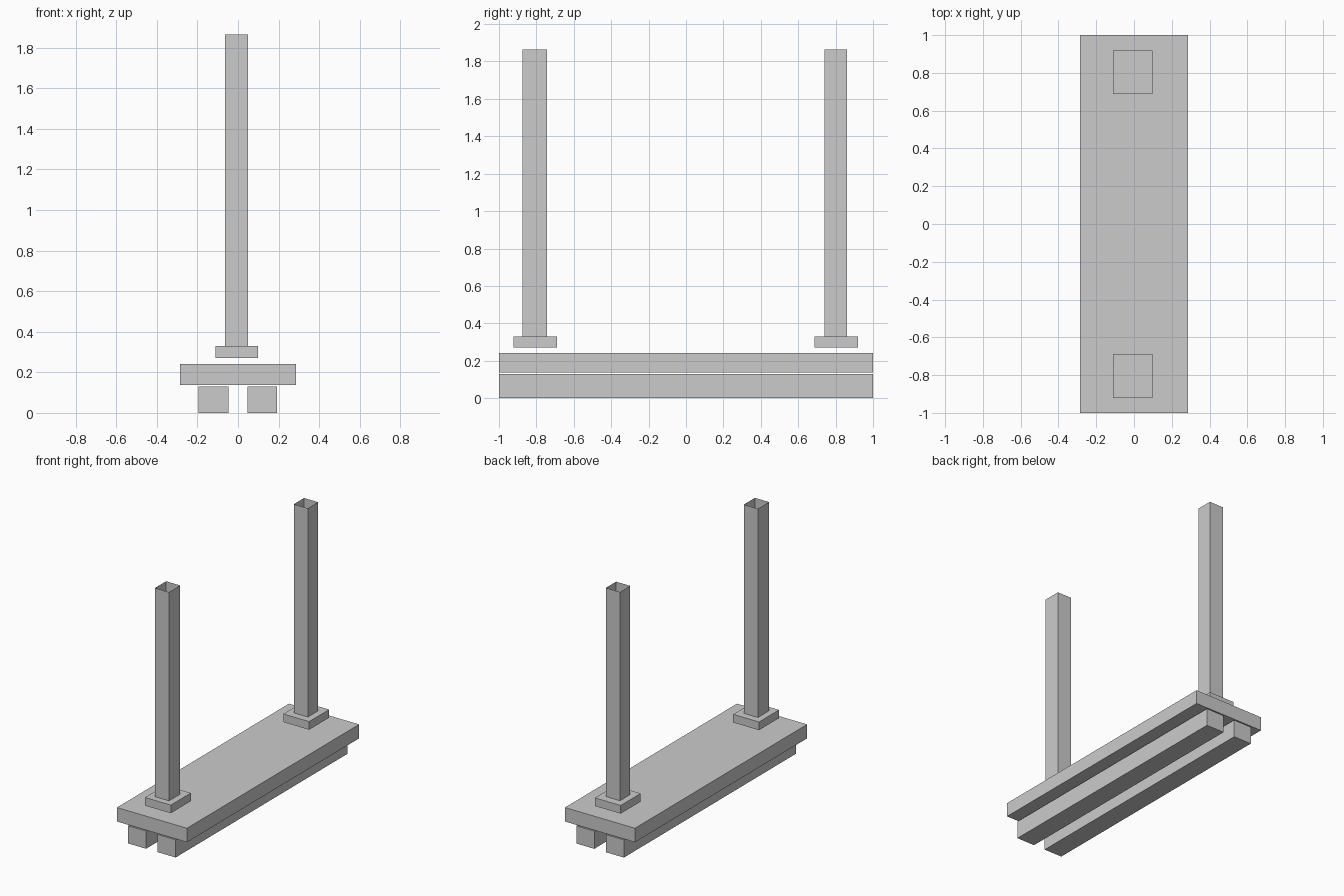
import bpy, bmesh

if "Cube" in bpy.data.objects:
    bpy.data.objects.remove(bpy.data.objects["Cube"])


def box(name, x, y, z, open_ends=False):
    """Box between (min, max) ranges; open_ends drops top and bottom faces."""
    bm = bmesh.new()
    bmesh.ops.create_cube(bm, size=1)
    for v in bm.verts:
        v.co = [r[0] if c < 0 else r[1] for c, r in zip(v.co, (x, y, z))]
    if open_ends:
        caps = [f for f in bm.faces if abs(f.normal.z) > 0.9]
        bmesh.ops.delete(bm, geom=caps, context='FACES_ONLY')
    mesh = bpy.data.meshes.new(name)
    bm.to_mesh(mesh)
    bm.free()
    obj = bpy.data.objects.new(name, mesh)
    bpy.context.collection.objects.link(obj)
    return obj


# Deck slab and the two runners under it
box("deck", (-0.285, 0.285), (-1, 1), (0.137, 0.24))
box("left_runner", (-0.195, -0.048), (-1, 1), (0, 0.13))
box("right_runner", (0.046, 0.193), (-1, 1), (0, 0.13))

# Hollow posts standing on floating base plates
for side, plate_y, post_y in (("front", (-0.921, -0.689), (-0.873, -0.743)),
                              ("back", (0.687, 0.919), (0.741, 0.86))):
    box(side + "_base_plate", (-0.112, 0.098), plate_y, (0.27, 0.33))
    box(side + "_post", (-0.065, 0.05), post_y, (0.33, 1.865), open_ends=True)
